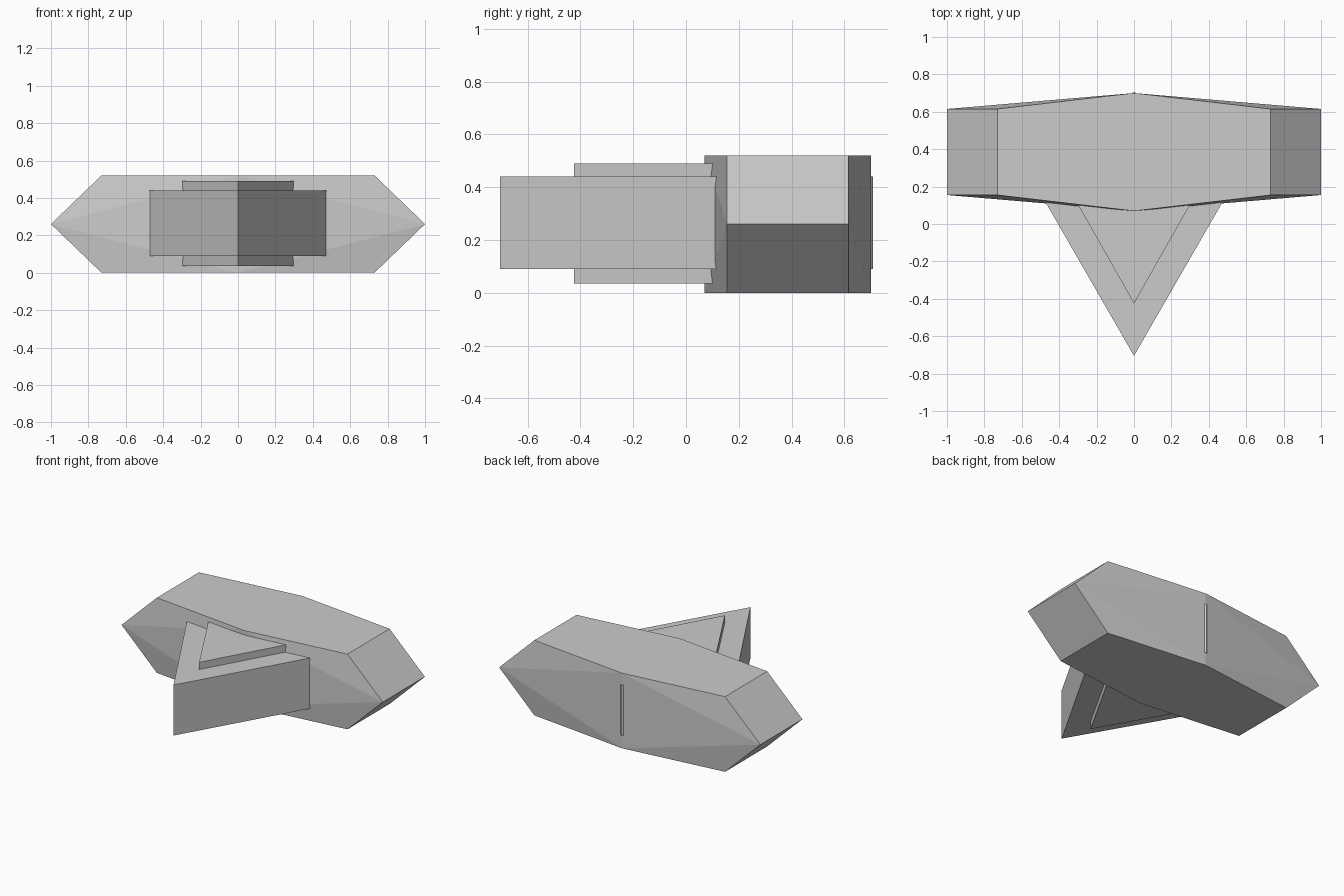
import bpy
import bmesh

cube = bpy.data.objects.get("Cube")
if cube:
    bpy.data.objects.remove(cube, do_unlink=True)

grey = bpy.data.materials.new("plain grey")
grey.use_nodes = True
colour = (0.6, 0.6, 0.6, 1)
grey.diffuse_color = colour
grey.node_tree.nodes["Principled BSDF"].inputs["Base Color"].default_value = colour


def finish(bm, name):
    bmesh.ops.recalc_face_normals(bm, faces=bm.faces)
    mesh = bpy.data.meshes.new(name)
    bm.to_mesh(mesh)
    bm.free()
    mesh.materials.append(grey)
    obj = bpy.data.objects.new(name, mesh)
    bpy.context.collection.objects.link(obj)
    return obj


def kite_prism(name, front, side_x, side_y, back, low, high):
    """Upright prism with a pointed plan, its rear end sunk into the hull."""
    bm = bmesh.new()
    plan = [(0, front), (side_x, side_y), (0, back), (-side_x, side_y)]
    base = bm.faces.new([bm.verts.new((x, y, low)) for x, y in plan])
    top = bmesh.ops.extrude_face_region(bm, geom=[base])
    verts = [v for v in top["geom"] if isinstance(v, bmesh.types.BMVert)]
    bmesh.ops.translate(bm, verts=verts, vec=(0, 0, high - low))
    return finish(bm, name)


# Hull: hexagonal section along y, with ridged front and back faces
def build_hull():
    bm = bmesh.new()
    height, mid = 0.52, 0.26
    rings = []
    for y_end, y_ridge in ((0.155, 0.07), (0.615, 0.70)):
        outline = [(-1, mid, y_end), (-0.73, 0, y_end), (0, 0, y_ridge),
                   (0.73, 0, y_end), (1, mid, y_end), (0.73, height, y_end),
                   (0, height, y_ridge), (-0.73, height, y_end)]
        ring = [bm.verts.new((x, y, z)) for x, z, y in outline]
        rings.append(ring)
        left, low_l, low, low_r, right, top_r, top, top_l = ring
        for tri in ((left, low_l, low), (left, low, top), (left, top, top_l),
                    (right, low, low_r), (right, top, low), (right, top_r, top)):
            bm.faces.new(tri)
    front, back = rings
    for i in range(len(front)):
        j = (i + 1) % len(front)
        bm.faces.new((front[i], front[j], back[j], back[i]))
    return finish(bm, "hull")


build_hull()

# Pointed nose, whose rear corner shows as a thin ridge on the back
kite_prism("nose_wedge", -0.705, 0.55, 0.25, 0.708, 0.09, 0.44)

# Smaller, taller wedge raised above and below the nose
kite_prism("inner_wedge", -0.425, 0.36, 0.21, 0.4, 0.035, 0.49)
